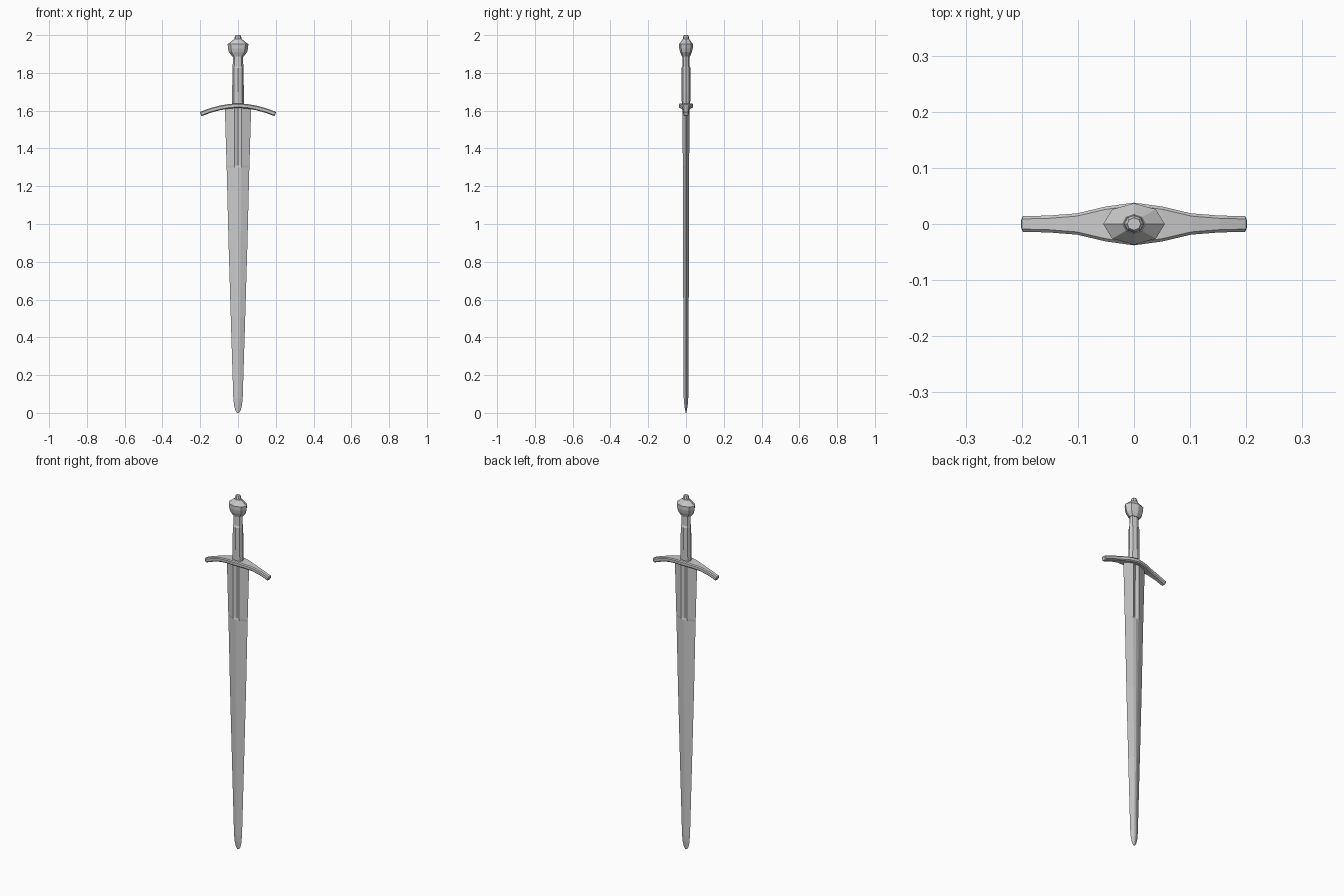
import bpy, bmesh, math

if "Cube" in bpy.data.objects:
    bpy.data.objects.remove(bpy.data.objects["Cube"])


def loft(name, rings, smooth=None):
    """Skin a list of equal-length point rings and cap both ends."""
    bm = bmesh.new()
    loops = [[bm.verts.new(p) for p in ring] for ring in rings]
    n = len(loops[0])
    for a, b in zip(loops, loops[1:]):
        for i in range(n):
            j = (i + 1) % n
            bm.faces.new((a[i], a[j], b[j], b[i]))
    bm.faces.new(loops[0][::-1])
    bm.faces.new(loops[-1])
    bmesh.ops.recalc_face_normals(bm, faces=bm.faces)
    me = bpy.data.meshes.new(name)
    bm.to_mesh(me)
    bm.free()
    ob = bpy.data.objects.new(name, me)
    bpy.context.collection.objects.link(ob)
    if smooth:
        me.shade_smooth()
        bpy.context.view_layer.objects.active = ob
        ob.select_set(True)
        bpy.ops.object.shade_smooth_by_angle(angle=math.radians(smooth))
        ob.select_set(False)
    return ob


def oval(z, rx, ry, n=8):
    return [(rx * math.cos(math.tau * i / n), ry * math.sin(math.tau * i / n), z)
            for i in range(n)]


def blade_ring(z, w, t, groove):
    """Ridged section; groove scales the centre line depth for the fuller."""
    s = 0.28 * w if z < 1.3 else 0.019
    half = [(w, 0), (s, t * (0.85 if groove == 1 else 1)), (0, t * groove),
            (-s, t * (0.85 if groove == 1 else 1))]
    return [(x, y, z) for x, y in half] + [(-x, -y, z) for x, y in half]


# Blade: rounded tip, long taper, short fuller below the guard
blade_profile = [
    (0.0, 0.006, 0.002, 1), (0.012, 0.014, 0.004, 1), (0.04, 0.021, 0.009, 1),
    (0.08, 0.025, 0.012, 1), (0.5, 0.038, 0.014, 1), (0.9, 0.050, 0.016, 1),
    (1.3, 0.060, 0.017, 1), (1.31, 0.0605, 0.017, 0.55),
    (1.625, 0.070, 0.018, 0.55)]
loft("blade", [blade_ring(*p) for p in blade_profile])

# Crossguard: drooping bar with chamfered section, widest at the middle
half_guard = [(0, 1.627, 0.038), (0.05, 1.623, 0.031), (0.10, 1.614, 0.019),
              (0.15, 1.600, 0.015), (0.195, 1.583, 0.014), (0.198, 1.582, 0.011)]
path = [(-x, z, w) for x, z, w in half_guard[:0:-1]] + half_guard
guard_rings = []
for x, z, w in path:
    h = 0.009 if abs(x) > 0.196 else 0.012
    c = 0.005
    tilt = x * 2.0
    section = [(w, h - c), (w - c, h), (-w + c, h), (-w, h - c),
               (-w, -h + c), (-w + c, -h), (w - c, -h), (w, -h + c)]
    guard_rings.append([(x + q * math.sin(tilt), y, z + q * math.cos(tilt))
                        for y, q in section])
loft("crossguard", guard_rings)

# Grip: oval octagonal handle, stepped in depth near the top
loft("grip", [oval(*p) for p in [
    (1.63, 0.032, 0.022), (1.70, 0.031, 0.024), (1.825, 0.029, 0.024),
    (1.835, 0.028, 0.019), (1.895, 0.027, 0.018)]])

# Pommel: faceted bulb with a small peened button
loft("pommel", [oval(*p) for p in [
    (1.888, 0.031, 0.022), (1.91, 0.048, 0.031), (1.93, 0.053, 0.036),
    (1.952, 0.055, 0.037), (1.979, 0.020, 0.017)]])
loft("pommel_button", [oval(*p) for p in [
    (1.972, 0.017, 0.015), (1.981, 0.018, 0.016),
    (1.991, 0.017, 0.015), (2.0, 0.012, 0.011)]])
